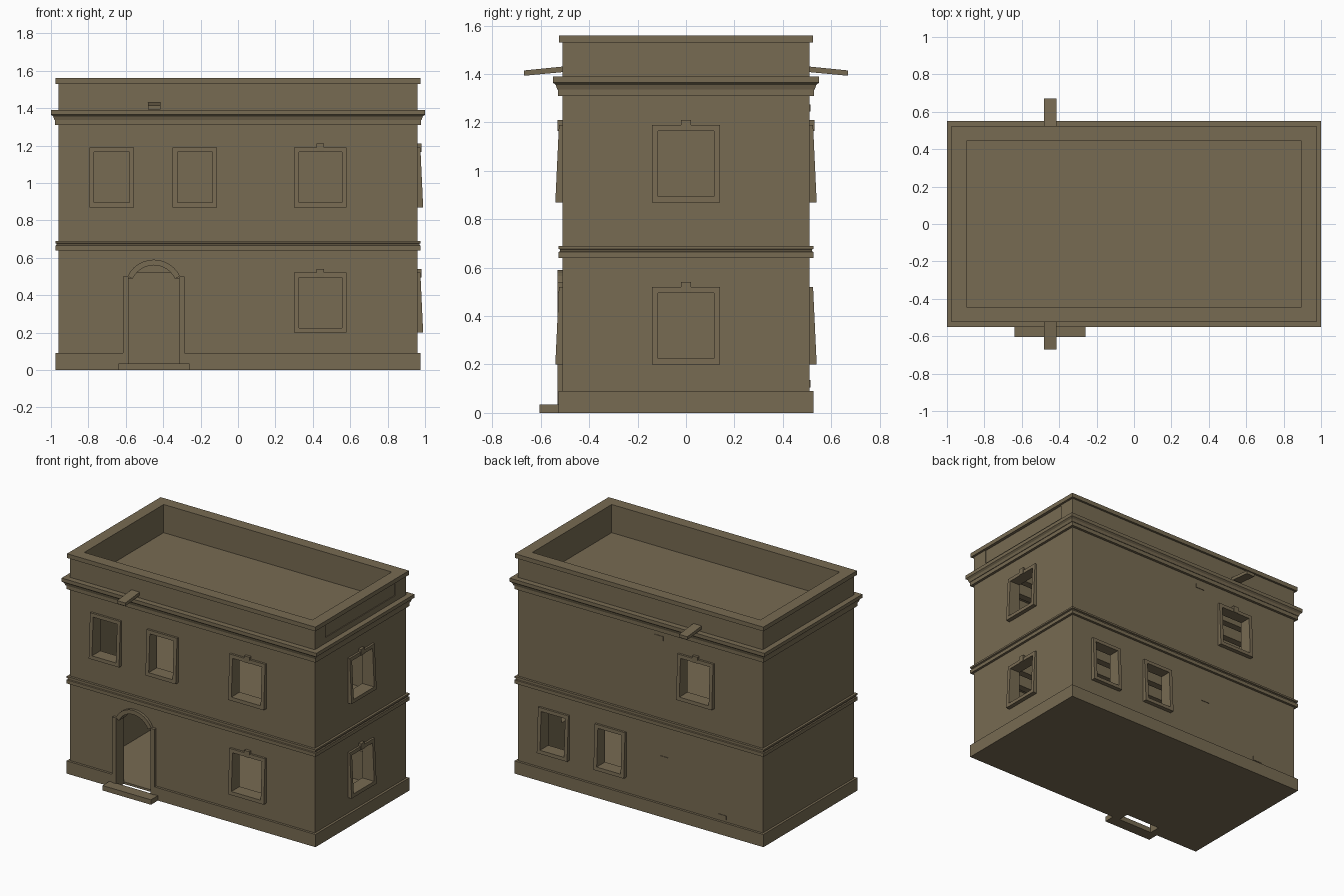
import bpy, bmesh, math
from mathutils import Matrix, Vector

cube = bpy.data.objects.get("Cube")
if cube:
    bpy.data.objects.remove(cube, do_unlink=True)

HX, HY, THICK = 0.96, 0.51, 0.065          # wall half sizes and thickness

stone = bpy.data.materials.new("olive brown stone")
stone.use_nodes = True
colour = (0.185, 0.146, 0.085, 1)
stone.diffuse_color = colour
stone.node_tree.nodes["Principled BSDF"].inputs["Base Color"].default_value = colour

# Each wall: turn about z and distance from the middle
WALLS = {"front": (0, HY), "side": (math.pi / 2, HX), "back": (math.pi, HY)}


def on_wall(wall, u, d, z):
    """Point at u along a wall, d outward from its face, height z."""
    turn, dist = WALLS[wall]
    return Matrix.Rotation(turn, 3, "Z") @ Vector((u, -dist - d, z))


def finish(name, bm):
    bmesh.ops.recalc_face_normals(bm, faces=bm.faces)
    mesh = bpy.data.meshes.new(name)
    bm.to_mesh(mesh)
    bm.free()
    mesh.materials.append(stone)
    obj = bpy.data.objects.new(name, mesh)
    bpy.context.scene.collection.objects.link(obj)
    return obj


def loft(name, loops, ring):
    """Join point loops; ring closes the last to the first, else cap the ends."""
    bm = bmesh.new()
    rows = [[bm.verts.new(p) for p in loop] for loop in loops]
    n = len(rows[0])
    pairs = list(zip(rows, rows[1:]))
    if ring:
        pairs.append((rows[-1], rows[0]))
    else:
        bm.faces.new(rows[0])
        bm.faces.new(rows[-1])
    for a, b in pairs:
        for i in range(n):
            j = (i + 1) % n
            bm.faces.new((a[i], a[j], b[j], b[i]))
    return finish(name, bm)


def band(name, profile):
    """Sweep an (offset, z) profile around the building."""
    return loft(name, [[(sx * (HX + o), sy * (HY + o), z)
                        for sx, sy in ((-1, -1), (1, -1), (1, 1), (-1, 1))]
                       for o, z in profile], True)


def prism(name, wall, pts, d0, d1):
    """Extrude a (u, z) outline outward from a wall."""
    return loft(name, [[on_wall(wall, u, d, z) for u, z in pts] for d in (d0, d1)], False)


def rect(u, half, z0, z1):
    return [(u - half, z0), (u + half, z0), (u + half, z1), (u - half, z1)]


def box(name, x0, x1, y0, y1, z0, z1):
    return loft(name, [[(x0, y0, z), (x1, y0, z), (x1, y1, z), (x0, y1, z)]
                       for z in (z0, z1)], False)


def arc(u, z, r, a0, a1, n=12):
    steps = [math.radians(a0 + (a1 - a0) * i / n) for i in range(n + 1)]
    return [(u + r * math.cos(a), z + r * math.sin(a)) for a in steps]


def cut(obj, cutters):
    for c in cutters:
        c.hide_render = True
        mod = obj.modifiers.new("opening", "BOOLEAN")
        mod.operation, mod.solver, mod.object = "DIFFERENCE", "EXACT", c
    graph = bpy.context.evaluated_depsgraph_get()
    mesh = bpy.data.meshes.new_from_object(obj.evaluated_get(graph))
    obj.modifiers.clear()
    obj.data = mesh


# Wall shell with parapet, and the bands running round it
walls = band("walls", [(0, 0), (0, 1.54), (-THICK, 1.54), (-THICK, 0)])
plinth = band("plinth", [(0.017, 0), (0.017, 0.09), (-0.01, 0.09), (-0.01, 0)])
band("floor_moulding", [(-0.01, 0.64), (0.017, 0.64), (0.017, 0.665), (0.01, 0.668),
                        (0.01, 0.675), (0.017, 0.678), (0.017, 0.69), (-0.01, 0.69)])
band("lower_cornice", [(-0.01, 1.31), (0.018, 1.31), (0.018, 1.337), (-0.01, 1.337)])
band("upper_cornice", [(-0.01, 1.337), (0.022, 1.337), (0.028, 1.355), (0.04, 1.365),
                       (0.04, 1.39), (-0.01, 1.39)])
band("parapet_coping", [(-THICK, 1.53), (0.015, 1.53), (0.015, 1.56), (-THICK, 1.56)])

# Floors and roof deck inside the shell, with ceiling beams
IX, IY = HX - THICK, HY - THICK
for name, z0, z1 in (("ground_floor", 0, 0.015), ("upper_floor", 0.6, 0.68),
                     ("roof_deck", 1.3, 1.36)):
    box(name, -IX, IX, -IY, IY, z0, z1)
for storey, top in (("lower", 0.6), ("upper", 1.3)):
    for i in range(5):
        y = -0.3 + 0.15 * i
        box(f"{storey}_ceiling_beam_{i + 1}", -IX, IX, y - 0.025, y + 0.025, top - 0.08, top)

# Windows: wall, place along wall, sill height, half width, keystone
LOW, HIGH, TALL, EDGE = 0.2, 0.87, 0.32, 0.025
windows = [("front", -0.675, HIGH, 0.119, False), ("front", -0.23, HIGH, 0.119, False),
           ("front", 0.44, HIGH, 0.14, True), ("front", 0.44, LOW, 0.14, True),
           ("side", 0, HIGH, 0.14, True), ("side", 0, LOW, 0.14, True),
           ("back", -0.675, LOW, 0.119, False), ("back", -0.23, LOW, 0.119, False),
           ("back", 0.44, HIGH, 0.14, True)]
cutters = []
for i, (wall, u, z, half, key) in enumerate(windows, 1):
    outer = rect(u, half, z, z + TALL)
    inner = rect(u, half - EDGE, z + EDGE, z + TALL - EDGE)

    def loop(pts, front):
        # the surround leans out towards the sill
        return [on_wall(wall, a, 0.03 - 0.015 * (b - z) / TALL if front else -0.005, b)
                for a, b in pts]

    loft(f"{wall}_window_frame_{i}", [loop(outer, False), loop(outer, True),
                                      loop(inner, True), loop(inner, False)], True)
    if key:
        prism(f"{wall}_window_keystone_{i}", wall,
              rect(u, 0.02, z + TALL - EDGE, z + TALL + 0.02), -0.005, 0.02)
    cutters.append(prism(f"window_cutter_{i}", wall, inner, -0.1, 0.05))

# Arched doorway
DU, SPRING = -0.45, 0.435
outline = ([(DU - 0.135, -0.05), (DU + 0.135, -0.05), (DU + 0.135, 0.488)]
           + arc(DU, SPRING, 0.125, 25, 155) + [(DU - 0.135, 0.488)])
door = prism("door_cutter", "front", outline, -0.1, 0.05)
for side in (-1, 1):
    prism(f"door_jamb_{'left' if side > 0 else 'right'}", "front",
          rect(DU + side * 0.15, 0.015, 0, 0.5), -0.005, 0.022)
prism("door_arch", "front", arc(DU, SPRING, 0.155, 25, 155)
      + arc(DU, SPRING, 0.125, 155, 25), -0.005, 0.02)
box("door_step", -0.64, -0.26, -0.605, -0.525, 0, 0.035)

# Shallow panel on the side parapet
panel = prism("panel_cutter", "side", rect(0, 0.39, 1.43, 1.535), -0.006, 0.05)

cut(walls, cutters + [door, panel])
cut(plinth, [door])
for c in cutters + [door, panel]:
    bpy.data.objects.remove(c, do_unlink=True)

# Sloping roof spouts, front and back
for name, s in (("front", -1), ("back", 1)):
    section = [(s * 0.49, 1.41), (s * 0.67, 1.393), (s * 0.67, 1.415), (s * 0.49, 1.433)]
    loft(f"{name}_roof_spout", [[(x, y, z) for y, z in section] for x in (-0.48, -0.415)], False)

# Small flush plates on the back wall
for i, (u, z) in enumerate(((0.145, 1.26), (0.19, 0.41), (0.64, 0.12)), 1):
    prism(f"back_wall_plate_{i}", "back", rect(u, 0.035, z - 0.015, z + 0.015), -0.002, 0.004)
